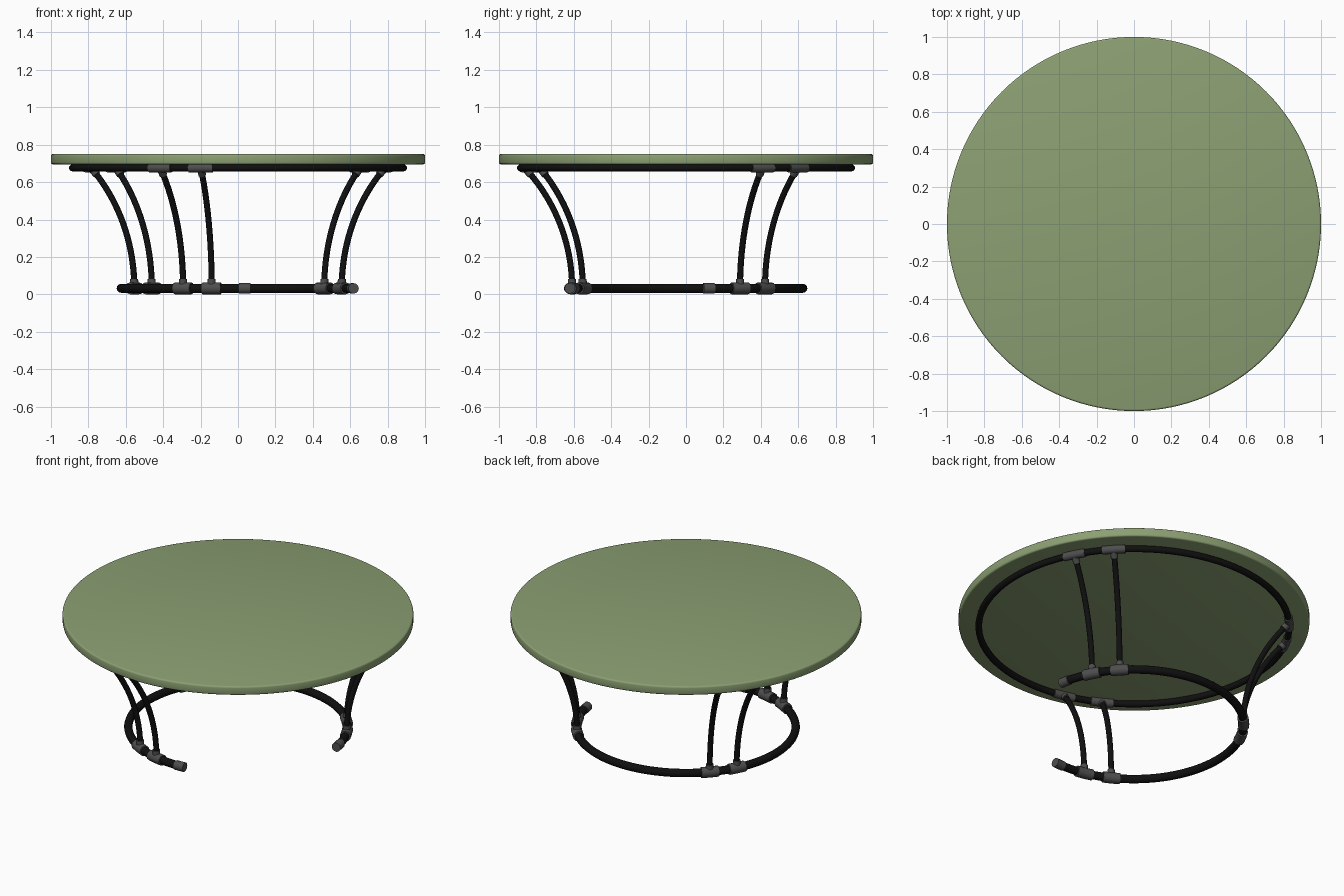
import bpy
import bmesh
from math import radians, sin, cos, asin

if "Cube" in bpy.data.objects:
    bpy.data.objects.remove(bpy.data.objects["Cube"], do_unlink=True)


def material(name, color):
    m = bpy.data.materials.new(name)
    m.use_nodes = True
    m.diffuse_color = (*color, 1)
    bsdf = next(n for n in m.node_tree.nodes if n.type == 'BSDF_PRINCIPLED')
    bsdf.inputs["Base Color"].default_value = (*color, 1)
    return m


GREEN = material("sage green", (0.26, 0.35, 0.17))
BLACK = material("black metal", (0.005, 0.005, 0.005))
GREY = material("dark grey fitting", (0.075, 0.075, 0.075))

BASE_R, BASE_Z = 0.625, 0.032      # lower ring
TOP_R, TOP_Z = 0.885, 0.676        # upper ring
RISE, FLARE = TOP_Z - BASE_Z, TOP_R - BASE_R
LEG_ARC = (RISE ** 2 + FLARE ** 2) / (2 * FLARE)
LEG_SWEEP = asin(RISE / LEG_ARC)


def finish(obj, mat):
    obj.data.materials.append(mat)
    bpy.ops.object.select_all(action='DESELECT')
    obj.select_set(True)
    bpy.context.view_layer.objects.active = obj


def tube(name, points, radius, mat, closed=False):
    """Round bar that follows a list of points."""
    curve = bpy.data.curves.new(name, 'CURVE')
    curve.dimensions = '3D'
    curve.bevel_depth = radius
    curve.bevel_resolution = 4
    curve.use_fill_caps = True
    spline = curve.splines.new('POLY')
    spline.points.add(len(points) - 1)
    for p, co in zip(spline.points, points):
        p.co = (*co, 1)
    spline.use_cyclic_u = closed
    obj = bpy.data.objects.new(name, curve)
    bpy.context.collection.objects.link(obj)
    finish(obj, mat)
    bpy.ops.object.convert(target='MESH')
    bpy.ops.object.shade_smooth_by_angle(angle=radians(40))


def ring_points(r, z, start, end, n):
    """Points along a level arc, angles in degrees."""
    angles = [radians(start + (end - start) * i / n) for i in range(n + 1)]
    return [(r * cos(a), r * sin(a), z) for a in angles]


def leg_points(angle, t0, t1, n):
    """Part of the flared leg arc, from t=0 at the floor to t=1 at the top."""
    a = radians(angle)
    pts = []
    for i in range(n + 1):
        s = LEG_SWEEP * (t0 + (t1 - t0) * i / n)
        r = BASE_R + LEG_ARC * (1 - cos(s))
        pts.append((r * cos(a), r * sin(a), BASE_Z + LEG_ARC * sin(s)))
    return pts


def sleeve(name, r, z, angle, length, radius):
    half = length / r * 90 / 3.1416
    tube(name, ring_points(r, z, angle - half, angle + half, 4), radius, GREY)


# Round table top with softened rims
bm = bmesh.new()
bmesh.ops.create_cone(bm, cap_ends=True, segments=128, radius1=1, radius2=1, depth=0.055)
rims = [e for e in bm.edges if abs(e.verts[0].co.z - e.verts[1].co.z) < 0.001]
bmesh.ops.bevel(bm, geom=rims, offset=0.01, segments=3, profile=0.5, affect='EDGES')
mesh = bpy.data.meshes.new("table_top")
bm.to_mesh(mesh)
bm.free()
top = bpy.data.objects.new("table_top", mesh)
bpy.context.collection.objects.link(top)
top.location.z = 0.7225
finish(top, GREEN)
bpy.ops.object.shade_smooth_by_angle(angle=radians(40))

# Closed upper ring and open lower ring
tube("upper_ring", ring_points(TOP_R, TOP_Z, 0, 360, 96)[:-1], 0.019, BLACK, closed=True)
OPEN_START, OPEN_END = 9, 275.5
tube("lower_ring", ring_points(BASE_R, BASE_Z, OPEN_START, OPEN_END, 80), 0.024, BLACK)

# End caps on the open ring
for name, a, b in (("left_end_cap", OPEN_START - 0.5, OPEN_START + 5),
                   ("front_end_cap", OPEN_END - 5, OPEN_END + 0.5)):
    tube(name, ring_points(BASE_R, BASE_Z, a, b, 3), 0.028, GREY)

# Three pairs of flared legs with tee fittings at both ends
for pair, middle in (("back_left", 35), ("back_right", 145), ("front", 249.5)):
    for number, offset in enumerate((-7.5, 7.5), 1):
        angle = middle + offset
        tag = f"{pair}_{number}"
        tube(f"leg_{tag}", leg_points(angle, 0, 1, 20), 0.0165, BLACK)
        sleeve(f"lower_sleeve_{tag}", BASE_R, BASE_Z, angle, 0.1, 0.032)
        sleeve(f"upper_sleeve_{tag}", TOP_R, TOP_Z, angle, 0.13, 0.025)
        tube(f"lower_stem_{tag}", leg_points(angle, 0, 0.07, 2), 0.022, GREY)
        tube(f"upper_stem_{tag}", leg_points(angle, 0.93, 1, 2), 0.021, GREY)
